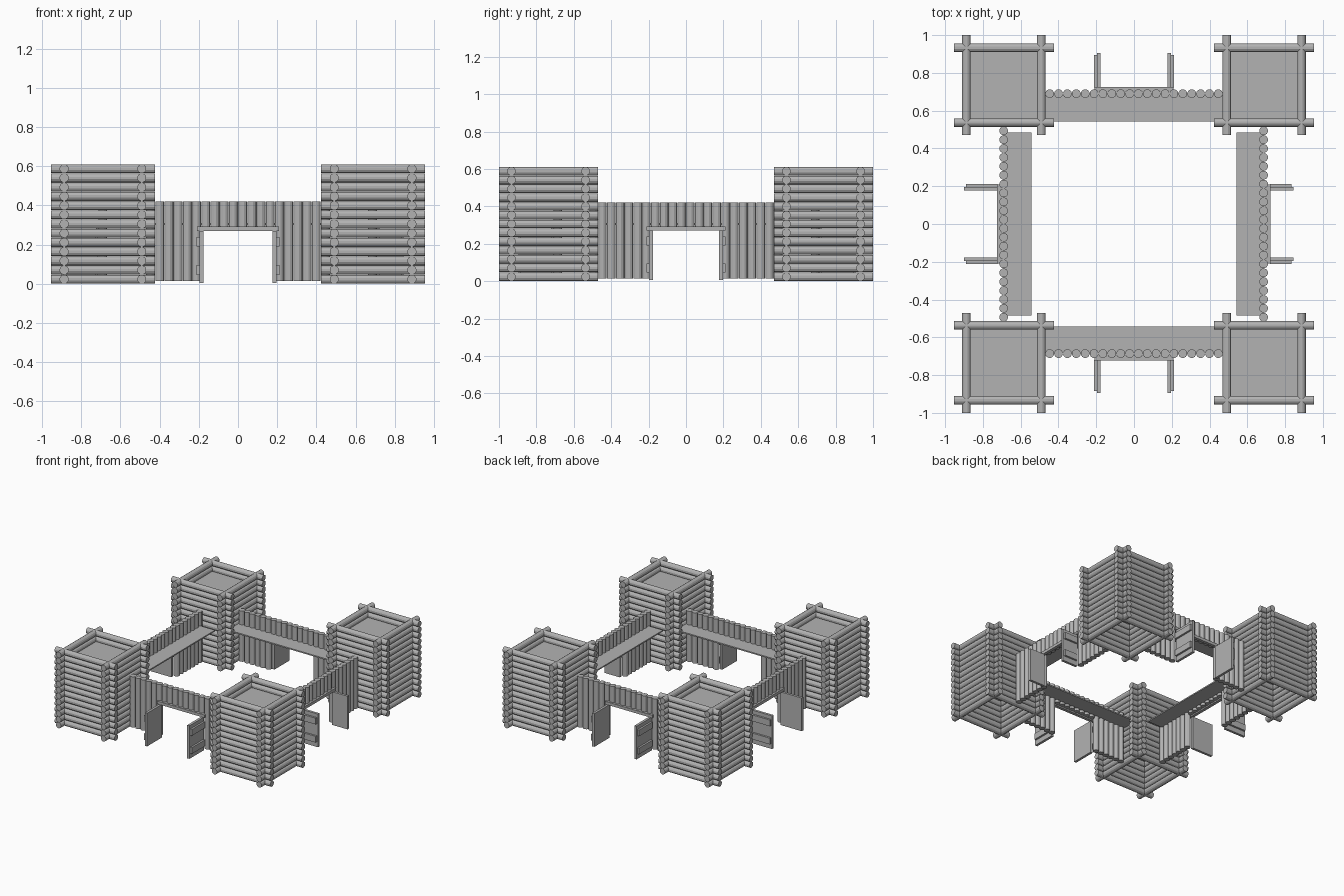
import bpy, bmesh
from math import pi
from mathutils import Matrix, Vector

cube = bpy.data.objects.get("Cube")
if cube:
    bpy.data.objects.remove(cube, do_unlink=True)

# One plain grey for everything
GREY = (0.45, 0.45, 0.45, 1)
grey = bpy.data.materials.new("plain_grey")
grey.use_nodes = True
grey.diffuse_color = GREY
grey.node_tree.nodes["Principled BSDF"].inputs["Base Color"].default_value = GREY

PITCH = 0.047          # spacing of logs and posts
R = PITCH / 2
TURN = {"x": Matrix.Rotation(pi / 2, 4, "Y"),
        "y": Matrix.Rotation(pi / 2, 4, "X"),
        "z": Matrix.Identity(4)}


def add_log(bm, centre, length, axis):
    m = Matrix.Translation(centre) @ TURN[axis]
    bmesh.ops.create_cone(bm, cap_ends=True, segments=12, radius1=R, radius2=R,
                          depth=length, matrix=m @ Matrix.Rotation(pi / 12, 4, "Z"))


def add_box(bm, low, high):
    low, high = Vector(low), Vector(high)
    m = Matrix.Translation((low + high) / 2) @ Matrix.Diagonal((*(high - low), 1))
    bmesh.ops.create_cube(bm, size=1, matrix=m)


def finish(bm, name, matrix=None):
    if matrix:
        bm.transform(matrix)
    bmesh.ops.recalc_face_normals(bm, faces=bm.faces)
    mesh = bpy.data.meshes.new(name)
    bm.to_mesh(mesh)
    bm.free()
    mesh.materials.append(grey)
    obj = bpy.data.objects.new(name, mesh)
    bpy.context.collection.objects.link(obj)
    return obj


# Corner towers: crossed log walls around a sunken floor
def tower(name, cx, cy):
    half, length = 0.198, 0.53
    bm = bmesh.new()
    for row in range(13):
        z = R + row * PITCH
        for s in (-1, 1):
            add_log(bm, (cx, cy + s * half, z), length, "x")
            add_log(bm, (cx + s * half, cy, z), length, "y")
    finish(bm, name + "_tower_logs")
    bm = bmesh.new()
    add_box(bm, (cx - half, cy - half, 0.52), (cx + half, cy + half, 0.53))
    finish(bm, name + "_tower_floor")


# Palisade wall facing -y, with gate, then turned into place
def wall(name, angle, dist, posts, reach, door_end):
    place = Matrix.Rotation(angle, 4, "Z")
    top, bottom, gate_top = 0.42, 0.015, 0.28

    bm = bmesh.new()
    for i in range(posts):
        x = (i - (posts - 1) / 2) * PITCH
        base = gate_top if abs(x) < 0.19 else bottom
        add_log(bm, (x, -dist, (top + base) / 2), top - base, "z")
    finish(bm, name + "_wall_posts", place)

    bm = bmesh.new()
    add_box(bm, (-reach, -dist, 0.30), (reach, -0.543, 0.31))
    finish(bm, name + "_wall_walkway", place)

    face = -dist - R
    bm = bmesh.new()
    add_box(bm, (-0.21, face - 0.012, 0.27), (0.21, face + 0.012, 0.293))
    finish(bm, name + "_gate_lintel", place)

    # Open doors with two battens on the side away from the gateway
    for side, s in (("left", 1), ("right", -1)):
        bm = bmesh.new()
        add_box(bm, (0.177, -door_end, 0.005), (0.197, face, 0.27))
        for z in (0.045, 0.19):
            add_box(bm, (0.197, -door_end + 0.01, z), (0.212, face - 0.01, z + 0.05))
        finish(bm, name + "_gate_" + side + "_door",
               place @ Matrix.Diagonal((s, 1, 1, 1)))


for fb, sy in (("front", -1), ("back", 1)):
    for lr, sx in (("left", 1), ("right", -1)):
        tower(fb + "_" + lr, sx * 0.689, sy * 0.735)

wall("front", 0, 0.686, 20, 0.49, 0.895)
wall("back", pi, 0.690, 20, 0.49, 0.905)
wall("left", pi / 2, 0.686, 22, 0.485, 0.845)
wall("right", -pi / 2, 0.690, 22, 0.485, 0.90)
